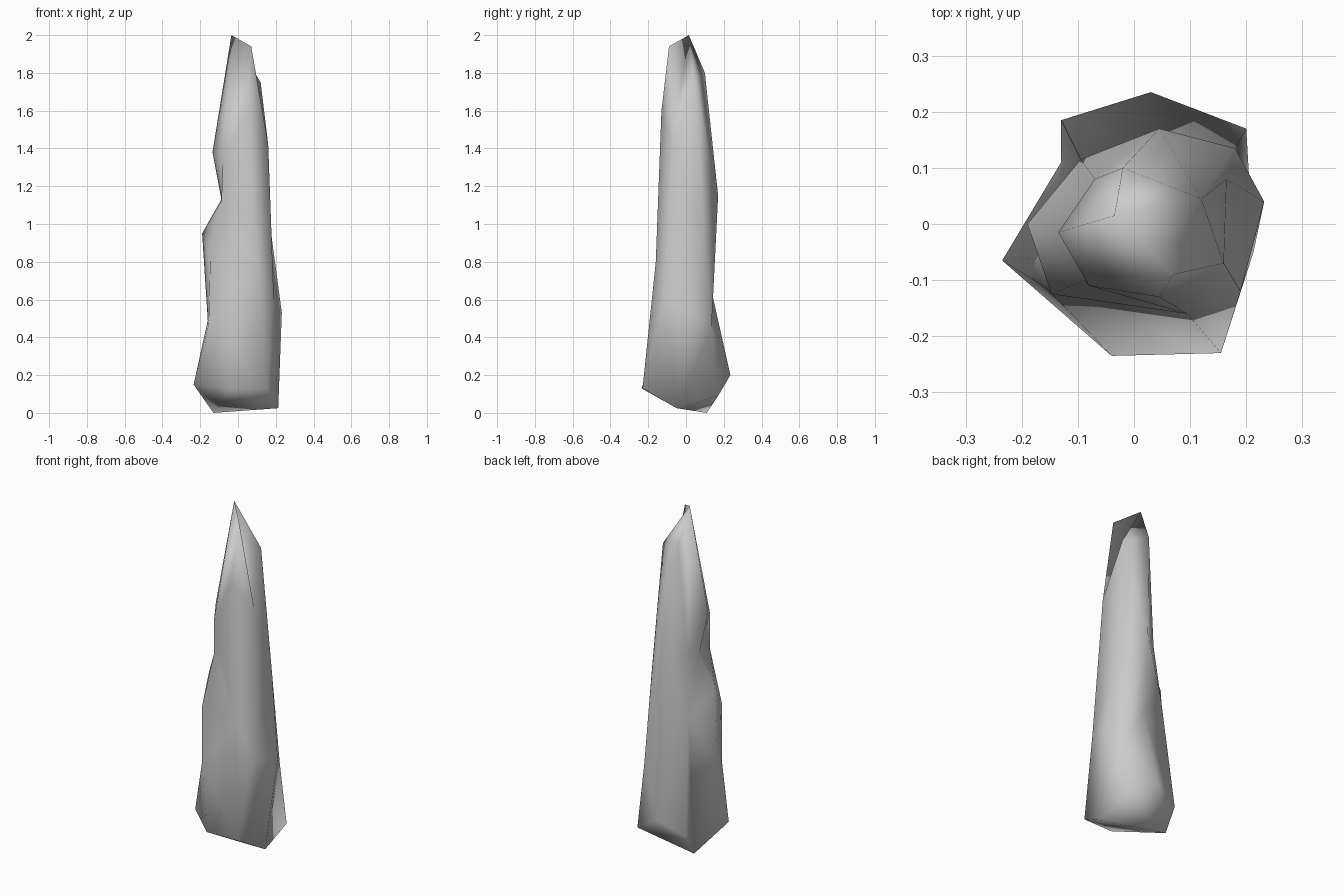
import bpy, bmesh

if "Cube" in bpy.data.objects:
    bpy.data.objects.remove(bpy.data.objects["Cube"])

# Ridge lines of the rock spire, counter-clockwise seen from above, bottom to top.
# Neighbouring ridges may share corner points.
PEAK = (-.035, .015, 2.0)
RIGHT_FOOT = (.213, -.05, .025)
BACK_FOOT = (-.13, .11, 0)
RIGHT_SHOULDER = (.12, .045, 1.75)
BACK_NOTCH = (-.095, .115, .8)

west = [(-.235, -.065, .15), (-.16, -.06, .49), (-.19, 0, .95),
        (-.088, .005, 1.13), (-.135, -.015, 1.38)]
south_west = [(-.04, -.235, .13), (-.155, -.115, .47), (-.147, -.125, .81),
              (-.088, -.1, 1.12), (-.08, -.11, 1.33)]
south = [(.155, -.23, .13), (.095, -.16, .8), (.045, -.13, 1.6), (.07, -.09, 1.94)]
south_east = [RIGHT_FOOT, (.19, -.12, .6), (.16, -.07, 1.42)]
east = [RIGHT_FOOT, (.232, .04, .53), (.165, .08, 1.03), RIGHT_SHOULDER]
north_east = [(.2, .17, .09), (.18, .135, .45), RIGHT_SHOULDER]
north = [(.03, .235, .2), (.04, .13, .67), (.045, .17, 1.15), (-.02, .1, 1.8)]
back_flare = [BACK_FOOT, (-.13, .185, .13), BACK_NOTCH, (-.07, .08, 1.15)]
north_west = [BACK_FOOT, BACK_NOTCH, (-.07, .08, 1.15)]

bm = bmesh.new()
corners = {}


def corner(p):
    if p not in corners:
        corners[p] = bm.verts.new(p)
    return corners[p]


def zip_ridges(a, b):
    """Fill between two ridges with triangles, climbing the lower side first."""
    i = j = 0
    while i < len(a) - 1 or j < len(b) - 1:
        if j == len(b) - 1 or (i < len(a) - 1 and a[i + 1].co.z <= b[j + 1].co.z):
            tri = (a[i], b[j], a[i + 1])
            i += 1
        else:
            tri = (a[i], b[j], b[j + 1])
            j += 1
        if len(set(tri)) == 3 and not bm.faces.get(tri):
            bm.faces.new(tri)


# Side faces
ridges = [[corner(p) for p in r + [PEAK]] for r in
          (west, south_west, south, south_east, east,
           north_east, north, back_flare, north_west)]
for k, ridge in enumerate(ridges):
    zip_ridges(ridge, ridges[(k + 1) % len(ridges)])

# Underside, folded along the lowest edge
foot = [r[0] for r in ridges]
bm.faces.new([foot[k] for k in (8, 0, 1, 2, 3)])
bm.faces.new([foot[k] for k in (3, 5, 6, 8)])
bmesh.ops.triangulate(bm, faces=[f for f in bm.faces if len(f.verts) > 3])
bmesh.ops.recalc_face_normals(bm, faces=bm.faces)

mesh = bpy.data.meshes.new("rock_spire")
bm.to_mesh(mesh)
bm.free()
spire = bpy.data.objects.new("rock_spire", mesh)
bpy.context.collection.objects.link(spire)

# Soft shading all over
bpy.context.view_layer.objects.active = spire
spire.select_set(True)
bpy.ops.object.shade_smooth()
